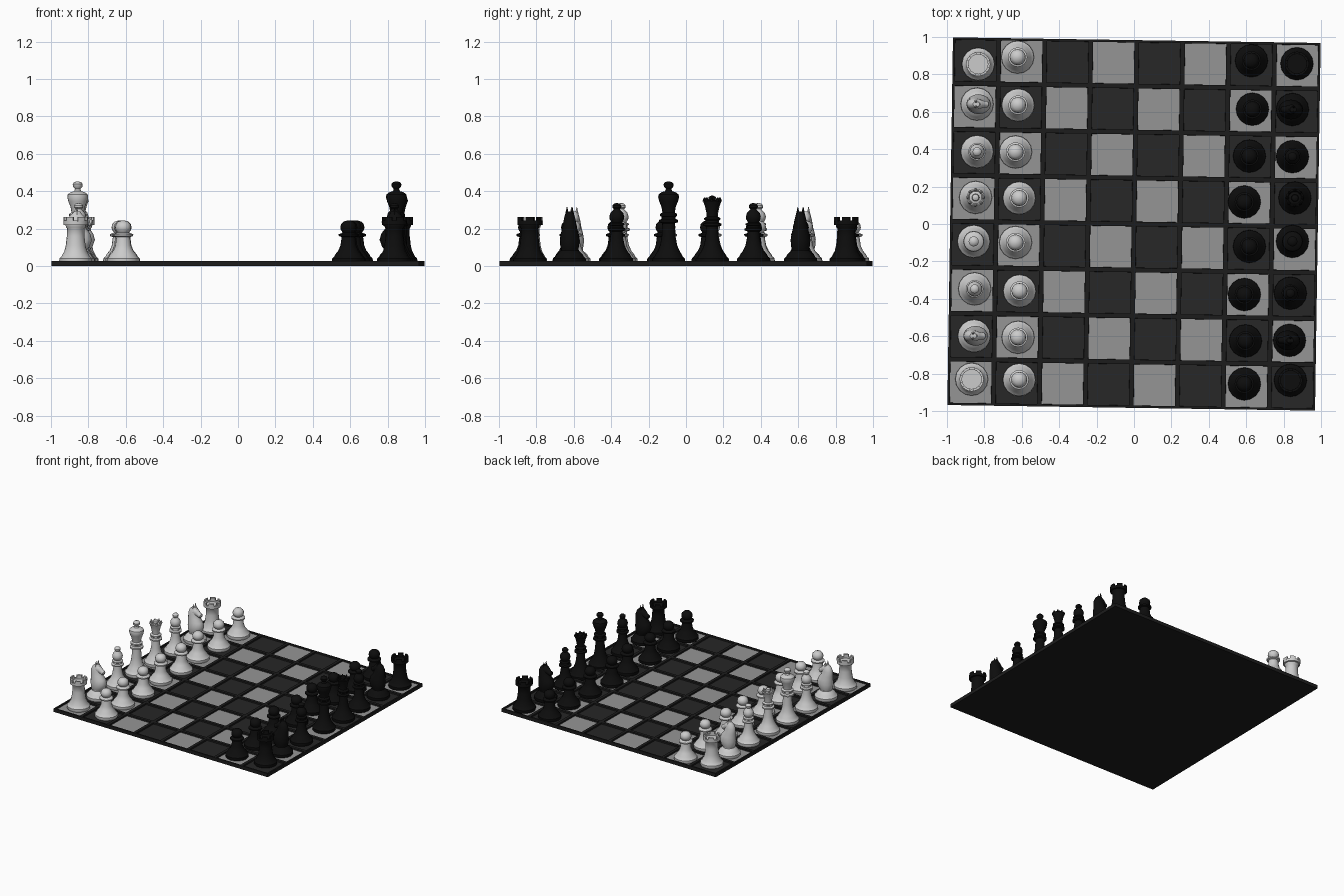
import bpy, bmesh, math
from mathutils import Vector, Matrix

if "Cube" in bpy.data.objects:
    bpy.data.objects.remove(bpy.data.objects["Cube"])

SIDES = 16
BASE_Z = 0.016
TILT = math.radians(-0.87)


def material(name, v):
    m = bpy.data.materials.new(name)
    m.diffuse_color = (v, v, v, 1)
    m.use_nodes = True
    m.node_tree.nodes["Principled BSDF"].inputs["Base Color"].default_value = m.diffuse_color
    return m


FRAME = material("frame_dark", 0.012)
DARK = material("square_dark", 0.02)
LIGHT = material("square_light", 0.3)
WHITE = material("piece_light", 0.65)
BLACK = material("piece_dark", 0.004)


def loft(bm, rings):
    """Skin a list of vertex rings and cap both ends."""
    for a, b in zip(rings, rings[1:]):
        n = len(a)
        for i in range(n):
            j = (i + 1) % n
            bm.faces.new((a[i], a[j], b[j], b[i]))
    bm.faces.new(rings[0][::-1])
    bm.faces.new(rings[-1])


def ring(bm, centre, u, v):
    c, u, v = Vector(centre), Vector(u), Vector(v)
    angles = [2 * math.pi * i / SIDES for i in range(SIDES)]
    return [bm.verts.new(c + u * math.cos(a) + v * math.sin(a)) for a in angles]


def lathe(bm, profile):
    loft(bm, [ring(bm, (0, 0, z), (r, 0, 0), (0, r, 0)) for r, z in profile])


def finish(bm, name, angle=40):
    bmesh.ops.recalc_face_normals(bm, faces=bm.faces)
    me = bpy.data.meshes.new(name)
    bm.to_mesh(me)
    bm.free()
    me.shade_smooth()
    me.set_sharp_from_angle(angle=math.radians(angle))
    return me


# Board: inset grid with sunken squares
bm = bmesh.new()
bmesh.ops.create_grid(bm, x_segments=8, y_segments=8, size=0.983)
squares = list(bm.faces)
rim = [e for e in bm.edges if e.is_boundary]
bmesh.ops.translate(bm, verts=bm.verts, vec=(0, 0, 0.028))
skirt = bmesh.ops.extrude_edge_only(bm, edges=rim)["geom"]
for vert in [g for g in skirt if isinstance(g, bmesh.types.BMVert)]:
    vert.co.z = 0
bmesh.ops.holes_fill(bm, edges=[g for g in skirt if isinstance(g, bmesh.types.BMEdge) and g.is_boundary], sides=0)
bmesh.ops.inset_individual(bm, faces=squares, thickness=0.017)
wells = bmesh.ops.inset_individual(bm, faces=squares, thickness=0.001, depth=-(0.028 - BASE_Z))
for f in squares:
    c = f.calc_center_median()
    col, row = (math.floor((k + 0.983) / 0.24575) for k in (c.x, c.y))
    f.material_index = 2 if (col + row) % 2 == 0 else 1
board_mesh = finish(bm, "board", 20)
for m in (FRAME, DARK, LIGHT):
    board_mesh.materials.append(m)
board = bpy.data.objects.new("board", board_mesh)
board.rotation_euler.z = TILT
bpy.context.collection.objects.link(board)

# Turned profiles (radius, height); every piece shares the foot
FOOT = [(0.084, BASE_Z), (0.088, 0.026), (0.087, 0.04), (0.076, 0.05), (0.07, 0.062)]
PAWN = [(0.053, 0.083), (0.042, 0.11), (0.036, 0.155), (0.051, 0.16), (0.052, 0.17), (0.034, 0.176),
        (0.031, 0.18), (0.04, 0.193), (0.043, 0.206), (0.039, 0.224), (0.025, 0.238), (0.006, 0.243)]
ROOK = [(0.06, 0.08), (0.053, 0.11), (0.047, 0.16), (0.046, 0.2), (0.052, 0.208), (0.054, 0.218),
        (0.065, 0.22), (0.065, 0.242), (0.052, 0.242), (0.052, 0.23), (0.004, 0.23)]
BISHOP = [(0.056, 0.08), (0.042, 0.11), (0.034, 0.15), (0.031, 0.185), (0.047, 0.19), (0.047, 0.2),
          (0.034, 0.206), (0.033, 0.215), (0.041, 0.22), (0.041, 0.227), (0.028, 0.233), (0.038, 0.25),
          (0.04, 0.264), (0.034, 0.284), (0.018, 0.3), (0.016, 0.304), (0.024, 0.312), (0.024, 0.324),
          (0.016, 0.333), (0.004, 0.336)]
QUEEN = [(0.056, 0.082), (0.044, 0.11), (0.035, 0.15), (0.031, 0.21), (0.048, 0.216), (0.048, 0.226),
         (0.034, 0.232), (0.034, 0.242), (0.042, 0.248), (0.042, 0.256), (0.028, 0.264), (0.031, 0.29),
         (0.038, 0.32), (0.048, 0.348), (0.04, 0.352), (0.034, 0.344), (0.018, 0.35), (0.02, 0.36),
         (0.017, 0.37), (0.005, 0.376)]
KING = [(0.058, 0.082), (0.046, 0.11), (0.037, 0.16), (0.034, 0.228), (0.051, 0.234), (0.051, 0.246),
        (0.037, 0.252), (0.037, 0.262), (0.046, 0.268), (0.046, 0.278), (0.033, 0.286), (0.038, 0.315),
        (0.05, 0.345), (0.056, 0.368), (0.053, 0.383), (0.038, 0.394), (0.019, 0.4), (0.014, 0.412),
        (0.025, 0.424), (0.027, 0.438), (0.019, 0.448), (0.005, 0.452)]
COLLAR = [(0.058, 0.072), (0.046, 0.084), (0.046, 0.09)]


def turned(name, profile):
    bm = bmesh.new()
    lathe(bm, FOOT + profile)
    return finish(bm, name)


def rook_mesh():
    bm = bmesh.new()
    lathe(bm, FOOT + ROOK)
    # Battlement blocks around the crown
    for k in range(6):
        sections = []
        for step in (-1, 0, 1):
            a = math.radians(60 * k + 19 * step)
            d = Vector((math.cos(a), math.sin(a), 0))
            sections.append([bm.verts.new(d * r + Vector((0, 0, z))) for r, z in
                             ((0.052, 0.238), (0.065, 0.238), (0.065, 0.261), (0.052, 0.261))])
        loft(bm, sections)
    return finish(bm, "rook")


def knight_mesh():
    bm = bmesh.new()
    lathe(bm, FOOT + COLLAR)
    # Chest and arched neck: x offset, height, half length, half width
    neck = [(0, 0.085, 0.046, 0.044), (0.004, 0.105, 0.058, 0.05), (0.008, 0.14, 0.066, 0.053),
            (0.004, 0.175, 0.06, 0.047), (-0.008, 0.205, 0.048, 0.039), (-0.014, 0.24, 0.042, 0.033),
            (-0.01, 0.27, 0.034, 0.026), (-0.004, 0.29, 0.018, 0.014)]
    loft(bm, [ring(bm, (x, 0, z), (a, 0, 0), (0, b, 0)) for x, z, a, b in neck])
    # Muzzle sloping forward and down
    axis = Vector((0.9, 0, -0.43)).normalized()
    up = Vector((0.43, 0, 0.9)).normalized()
    for_head = [(-0.005, 0.026, 0.022), (0.02, 0.033, 0.029), (0.04, 0.027, 0.024),
                (0.06, 0.019, 0.018), (0.078, 0.019, 0.018), (0.085, 0.011, 0.011)]
    start = Vector((-0.018, 0, 0.262))
    loft(bm, [ring(bm, start + axis * d, up * h, (0, w, 0)) for d, h, w in for_head])
    # Ears
    for s in (-1, 1):
        bmesh.ops.create_cone(bm, cap_ends=True, segments=6, radius1=0.011, radius2=0.001, depth=0.045,
                              matrix=Matrix.Translation((-0.006, 0.014 * s, 0.294)))
    return finish(bm, "knight")


def queen_mesh():
    bm = bmesh.new()
    lathe(bm, FOOT + QUEEN)
    # Coronet points
    for k in range(8):
        a = math.pi * k / 4
        bmesh.ops.create_cone(bm, cap_ends=True, segments=6, radius1=0.01, radius2=0.003, depth=0.02,
                              matrix=Matrix.Translation((0.041 * math.cos(a), 0.041 * math.sin(a), 0.355)))
    return finish(bm, "queen")


BUILD = {"rook": rook_mesh, "knight": knight_mesh, "queen": queen_mesh,
         "bishop": lambda: turned("bishop", BISHOP),
         "king": lambda: turned("king", KING),
         "pawn": lambda: turned("pawn", PAWN)}
RANK = ["rook", "knight", "bishop", "king", "queen", "bishop", "knight", "rook"]

# Slightly uneven placements, listed from -y to +y
WHITE_BACK = [(-.868, -.83), (-.855, -.598), (-.852, -.347), (-.857, -.093),
              (-.847, .142), (-.839, .387), (-.839, .641), (-.833, .855)]
WHITE_PAWNS = [(-.614, -.833), (-.62, -.606), (-.612, -.358), (-.633, -.099),
               (-.614, .139), (-.633, .385), (-.62, .636), (-.622, .892)]
BLACK_BACK = [(.836, -.836), (.831, -.622), (.836, -.37), (.847, -.093),
              (.86, .139), (.847, .36), (.847, .612), (.871, .857)]
BLACK_PAWNS = [(.59, -.855), (.596, -.625), (.59, -.377), (.617, -.12),
               (.59, .118), (.617, .363), (.633, .614), (.628, .873)]

for side, mat, turn, back, pawns in (("light", WHITE, 0, WHITE_BACK, WHITE_PAWNS),
                                     ("dark", BLACK, math.pi, BLACK_BACK, BLACK_PAWNS)):
    meshes = {}
    for kind, make in BUILD.items():
        meshes[kind] = make()
        meshes[kind].materials.append(mat)
    for kind, (x, y) in list(zip(RANK, back)) + [("pawn", p) for p in pawns]:
        ob = bpy.data.objects.new(f"{side}_{kind}", meshes[kind])
        ob.location = (x, y, 0)
        ob.rotation_euler.z = turn + TILT
        bpy.context.collection.objects.link(ob)
